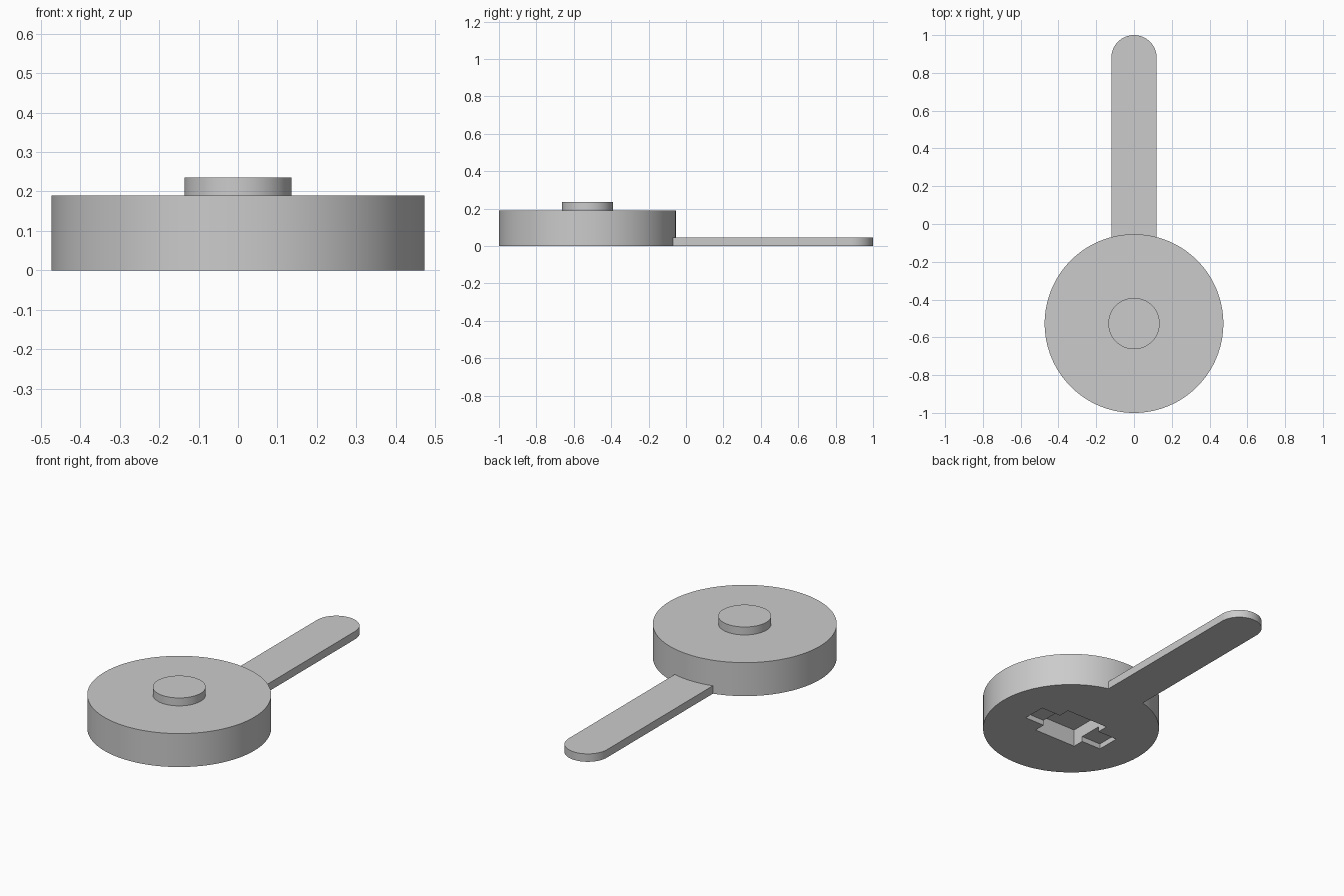
import bpy, bmesh, math

if "Cube" in bpy.data.objects:
    bpy.data.objects.remove(bpy.data.objects["Cube"])

R, CY = 0.473, -0.527          # disc radius and centre
DISC_H, BOSS_H = 0.19, 0.235   # top heights
HANDLE_W, HANDLE_H = 0.12, 0.045

grey = bpy.data.materials.new("plain grey")
grey.diffuse_color = (0.6, 0.6, 0.6, 1)
grey.use_nodes = True
grey.node_tree.nodes["Principled BSDF"].inputs["Base Color"].default_value = grey.diffuse_color


def prism(name, outline, z0, z1):
    """Extrude a counter-clockwise outline from z0 up to z1."""
    bm = bmesh.new()
    base = bm.faces.new([bm.verts.new((x, y, z0)) for x, y in outline])
    top = bmesh.ops.extrude_face_region(bm, geom=[base])["geom"]
    verts = [v for v in top if isinstance(v, bmesh.types.BMVert)]
    bmesh.ops.translate(bm, verts=verts, vec=(0, 0, z1 - z0))
    bmesh.ops.recalc_face_normals(bm, faces=bm.faces)
    mesh = bpy.data.meshes.new(name)
    bm.to_mesh(mesh)
    bm.free()
    mesh.materials.append(grey)
    obj = bpy.data.objects.new(name, mesh)
    bpy.context.collection.objects.link(obj)
    return obj


def arc(r, cy, start, end, n):
    return [(r * math.cos(a), cy + r * math.sin(a))
            for a in (start + (end - start) * i / n for i in range(n + 1))]


def circle(r, n):
    return arc(r, CY, 0, 2 * math.pi, n)[:-1]


def rect(hx, hy):
    return [(-hx, CY - hy), (hx, CY - hy), (hx, CY + hy), (-hx, CY + hy)]


def combine(target, other, operation):
    """Apply a boolean and discard the helper."""
    mod = target.modifiers.new("combine", 'BOOLEAN')
    mod.operation, mod.solver, mod.object = operation, 'EXACT', other
    bpy.context.view_layer.objects.active = target
    bpy.ops.object.modifier_apply(modifier=mod.name)
    bpy.data.objects.remove(other)


# Round body with a small raised boss on top
body = prism("round_body_with_handle", circle(R, 128), 0, DISC_H)
combine(body, prism("boss", circle(0.136, 96), 0.15, BOSS_H), 'UNION')

# Flat handle with a rounded tip
handle_outline = ([(-HANDLE_W, -0.3), (HANDLE_W, -0.3)]
                  + arc(HANDLE_W, 1 - HANDLE_W, 0, math.pi, 32))
combine(body, prism("handle", handle_outline, 0, HANDLE_H), 'UNION')

# Square pocket and shallow cross slot in the underside
combine(body, prism("pocket_cutter", rect(0.135, 0.135), -0.05, 0.1), 'DIFFERENCE')
combine(body, prism("slot_cutter", rect(0.26, 0.068), -0.05, 0.03), 'DIFFERENCE')

# Smooth the round walls, keep the rims sharp
bpy.ops.object.select_all(action='DESELECT')
body.select_set(True)
bpy.context.view_layer.objects.active = body
bpy.ops.object.shade_smooth_by_angle(angle=math.radians(30))
